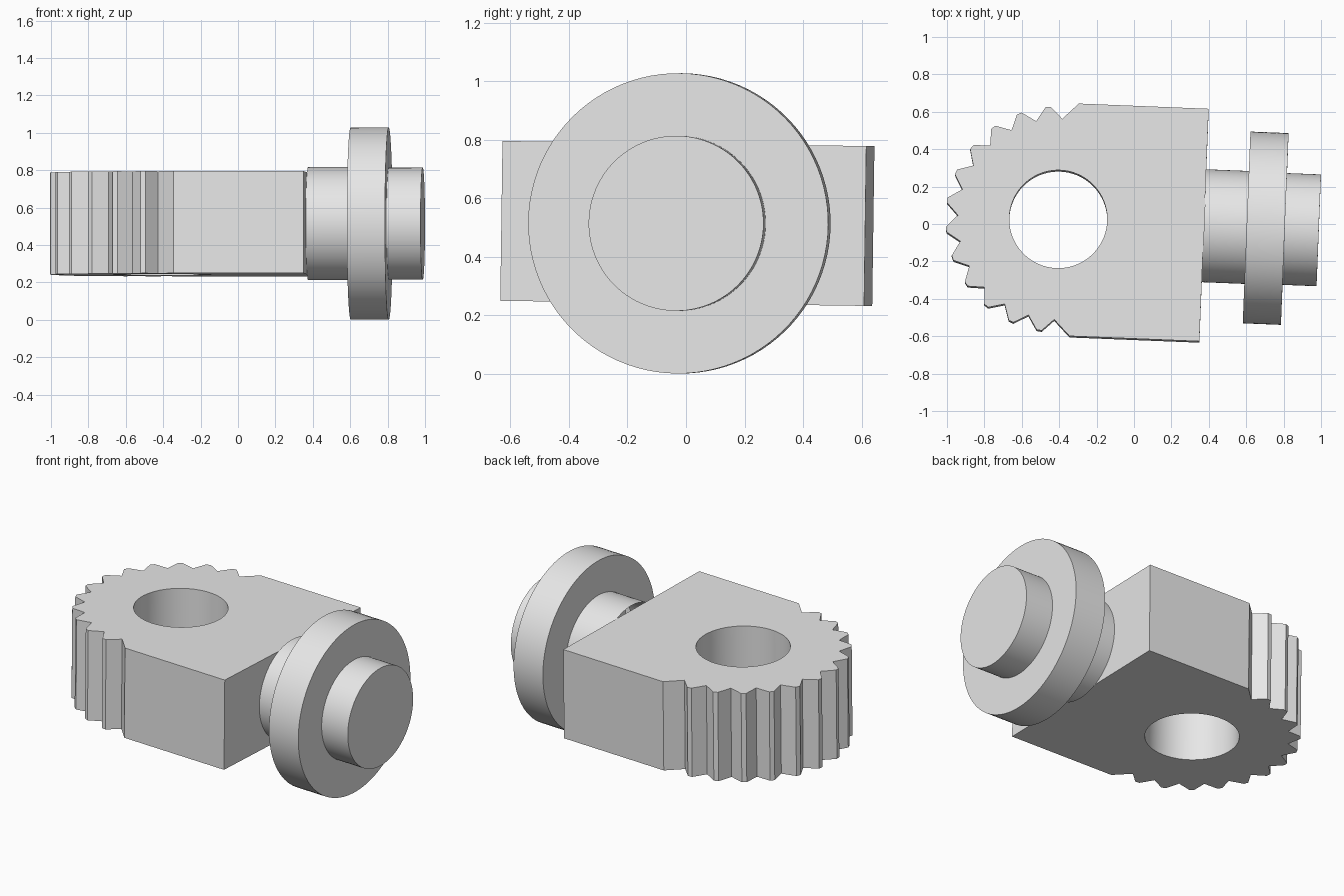
import bpy, bmesh
from math import radians, cos, sin, tau
from mathutils import Matrix, Vector

cube = bpy.data.objects.get("Cube")
if cube:
    bpy.data.objects.remove(cube, do_unlink=True)

grey = bpy.data.materials.new("plain grey")
grey.use_nodes = True
COLOUR = (0.8, 0.8, 0.8, 1)
grey.diffuse_color = COLOUR
grey.node_tree.nodes["Principled BSDF"].inputs["Base Color"].default_value = COLOUR

# The whole part sits slightly turned and tilted around the bore centre
PLACE = (Matrix.Translation((-0.405, 0.022, 0.514))
         @ Matrix.Rotation(radians(-0.8), 4, 'X')
         @ Matrix.Rotation(radians(-2.3), 4, 'Z'))

HALF_WIDTH, HALF_HEIGHT, BACK = 0.622, 0.273, 0.78


def polar(radius, degrees):
    a = radians(degrees)
    return radius * cos(a), radius * sin(a)


def finish(name, bm):
    bmesh.ops.remove_doubles(bm, verts=bm.verts, dist=1e-5)
    bmesh.ops.recalc_face_normals(bm, faces=bm.faces)
    mesh = bpy.data.meshes.new(name)
    bm.to_mesh(mesh)
    bm.free()
    mesh.materials.clear()
    mesh.materials.append(grey)
    obj = bpy.data.objects.new(name, mesh)
    bpy.context.collection.objects.link(obj)
    obj.matrix_world = PLACE
    bpy.ops.object.select_all(action='DESELECT')
    obj.select_set(True)
    bpy.context.view_layer.objects.active = obj
    bpy.ops.object.shade_smooth_by_angle(angle=radians(30))
    return obj


# Toothed body: square back, twelve teeth round the front, round bore
outline = [(BACK, -HALF_WIDTH), (BACK, HALF_WIDTH), (0.085, HALF_WIDTH)]
for tooth in range(12):
    valley = 90 + 15 * tooth
    outline += [polar(0.537, valley), polar(0.602, valley + 6.2), polar(0.602, valley + 8.8)]
outline += [polar(0.537, 270), (0.085, -HALF_WIDTH)]
bore = [polar(0.262, 360 * i / 72) for i in range(72)]

curve = bpy.data.curves.new("body_profile", 'CURVE')
curve.dimensions = '2D'
curve.fill_mode = 'BOTH'
curve.extrude = HALF_HEIGHT
for loop in (outline, bore):
    spline = curve.splines.new('POLY')
    spline.points.add(len(loop) - 1)
    for point, (x, y) in zip(spline.points, loop):
        point.co = (x, y, 0, 1)
    spline.use_cyclic_u = True
helper = bpy.data.objects.new("body_profile", curve)
bpy.context.collection.objects.link(helper)
bpy.context.view_layer.update()
filled = bpy.data.meshes.new_from_object(
    helper.evaluated_get(bpy.context.evaluated_depsgraph_get()))
bm = bmesh.new()
bm.from_mesh(filled)
bpy.data.objects.remove(helper, do_unlink=True)
bpy.data.meshes.remove(filled)
finish("toothed_body", bm)

# Shaft with collar: stepped profile turned about the long axis
profile = [(BACK, 0.302), (1.008, 0.302), (1.008, 0.513), (1.212, 0.513),
           (1.212, 0.299), (1.394, 0.299), (1.394, 0)]
bm = bmesh.new()
verts = [bm.verts.new((x, 0, r)) for x, r in profile]
edges = [bm.edges.new(pair) for pair in zip(verts, verts[1:])]
bmesh.ops.spin(bm, geom=verts + edges, cent=Vector(), axis=(1, 0, 0),
               angle=tau, steps=96, use_merge=True)
finish("collared_shaft", bm)
